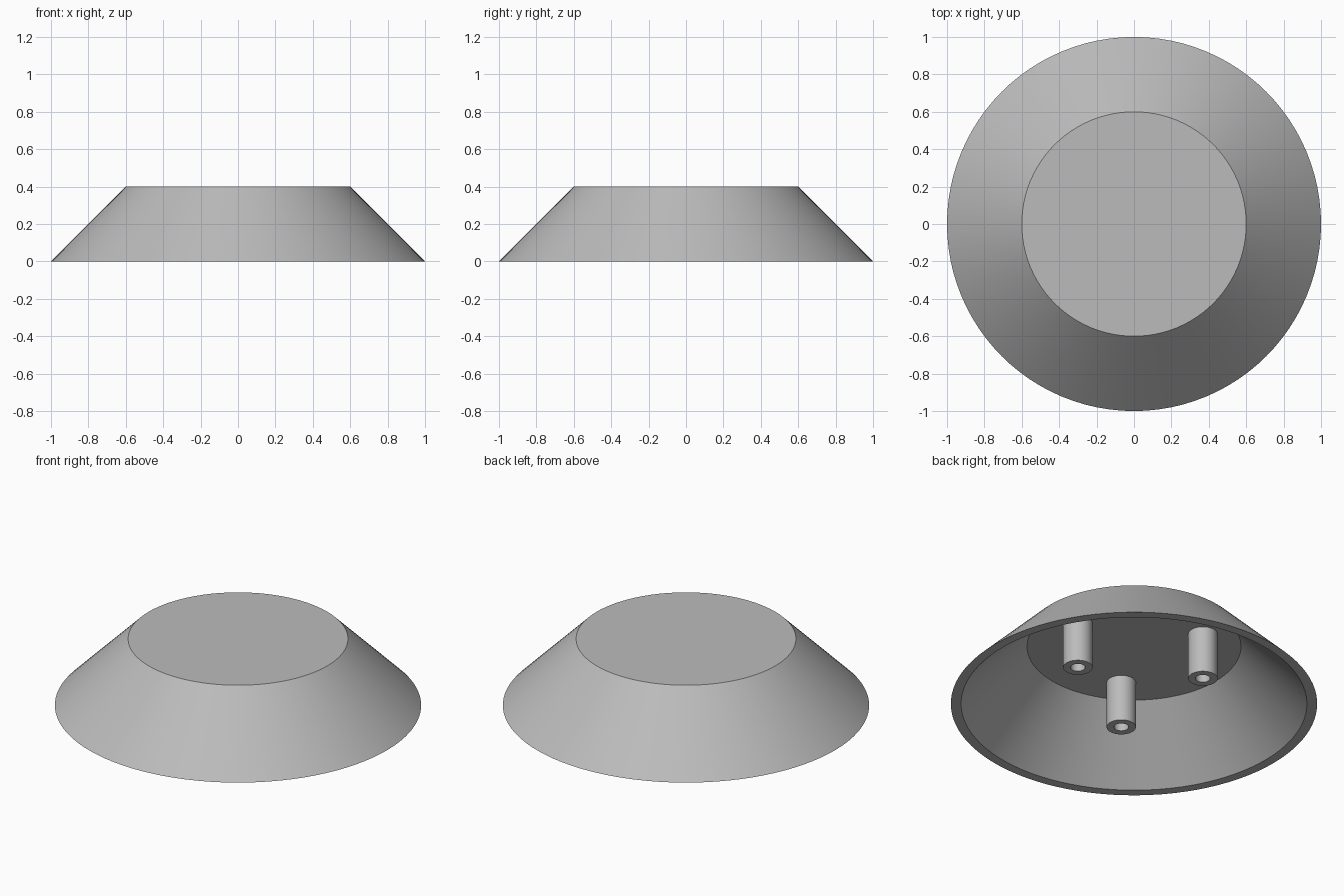
import bpy
import math

cube = bpy.data.objects.get("Cube")
if cube:
    bpy.data.objects.remove(cube, do_unlink=True)

SEGMENTS = 96
grey = bpy.data.materials.new("light_grey")
grey.use_nodes = True
colour = (0.5, 0.5, 0.5, 1)
grey.diffuse_color = colour
grey.node_tree.nodes["Principled BSDF"].inputs["Base Color"].default_value = colour


def lathe(name, profile, segments, location=(0, 0, 0)):
    """Spin a closed (radius, height) outline around z; zero radius becomes a pole."""
    verts, rings, faces = [], [], []
    for r, z in profile:
        start = len(verts)
        count = 1 if r == 0 else segments
        for i in range(count):
            a = 2 * math.pi * i / segments
            verts.append((r * math.cos(a), r * math.sin(a), z))
        rings.append([start + i % count for i in range(segments)])
    for low, high in zip(rings, rings[1:]):
        for i in range(segments):
            j = (i + 1) % segments
            face = [low[i], low[j], high[j], high[i]]
            faces.append(list(dict.fromkeys(face)))
    mesh = bpy.data.meshes.new(name)
    mesh.from_pydata(verts, [], faces)
    mesh.materials.append(grey)
    obj = bpy.data.objects.new(name, mesh)
    obj.location = location
    bpy.context.collection.objects.link(obj)
    bpy.ops.object.select_all(action="DESELECT")
    obj.select_set(True)
    bpy.context.view_layer.objects.active = obj
    bpy.ops.object.shade_smooth_by_angle(angle=math.radians(30))
    return obj


# Hollow tapered shell, open underneath
CEILING = 0.36
lathe("shell", [(0, CEILING), (0.584, CEILING), (0.944, 0), (1, 0), (0.6, 0.4), (0, 0.4)], SEGMENTS)

# Three screw posts with blind holes, evenly spaced under the ceiling
POST_BOTTOM = 0.08
for n in range(3):
    a = math.radians(120 * n)
    lathe(f"screw_post_{n + 1}",
          [(0, 0.3), (0.04, 0.3), (0.04, POST_BOTTOM), (0.08, POST_BOTTOM), (0.08, CEILING)],
          48, (0.4 * math.cos(a), 0.4 * math.sin(a), 0))
